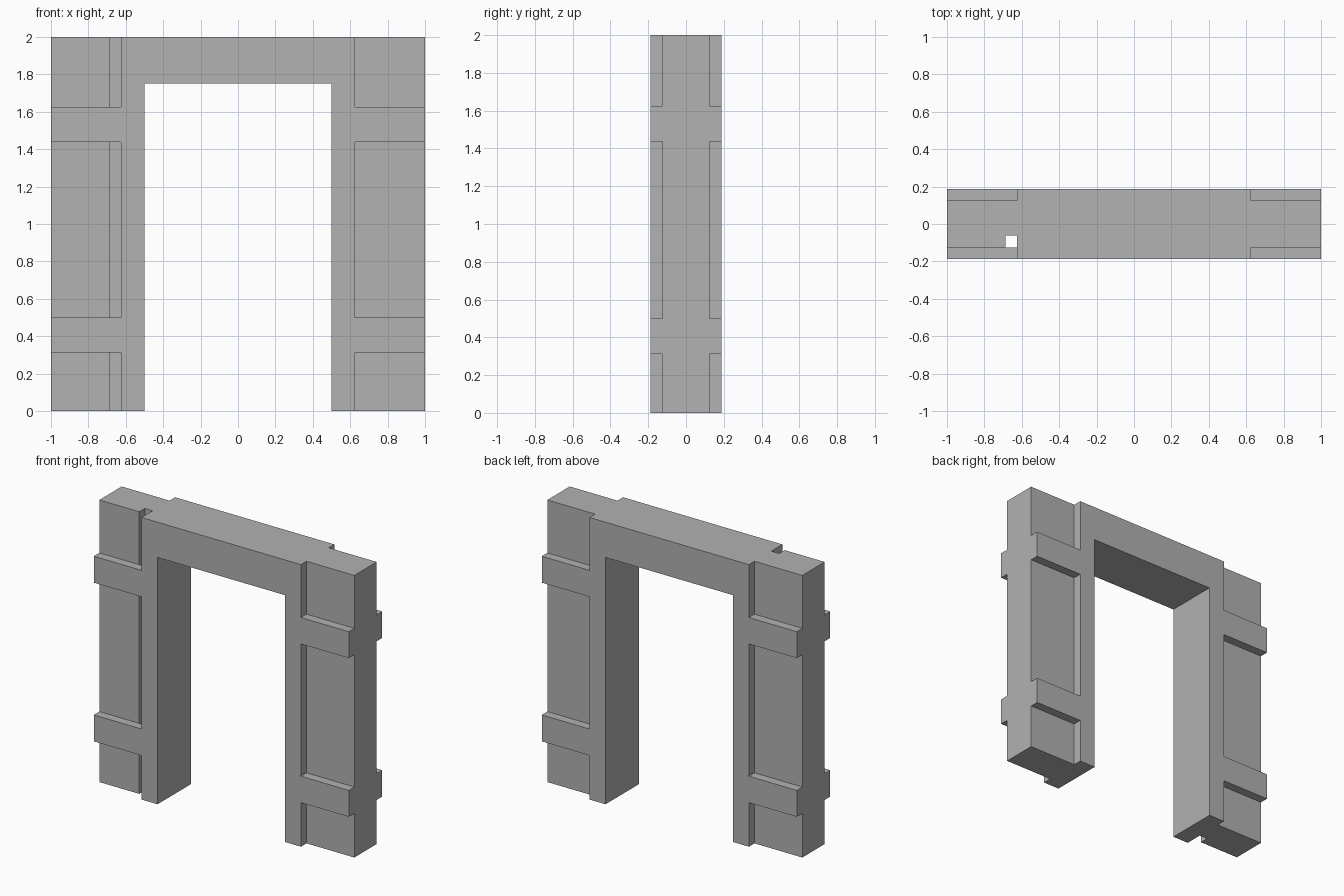
import bpy
import bmesh
from mathutils import Matrix, Vector

if "Cube" in bpy.data.objects:
    bpy.data.objects.remove(bpy.data.objects["Cube"])

stone = bpy.data.materials.new("grey_stone")
stone.diffuse_color = (0.445, 0.445, 0.445, 1)
stone.use_nodes = True
stone.node_tree.nodes["Principled BSDF"].inputs["Base Color"].default_value = stone.diffuse_color

HALF_DEPTH = 0.1875
PANEL_Y = 0.125      # depth of the recessed panels
PANEL_X = 0.625      # inner edge of the recessed panels


def make_object(name, bm):
    bmesh.ops.recalc_face_normals(bm, faces=bm.faces[:])
    mesh = bpy.data.meshes.new(name)
    bm.to_mesh(mesh)
    bm.free()
    mesh.materials.append(stone)
    obj = bpy.data.objects.new(name, mesh)
    bpy.context.collection.objects.link(obj)
    return obj


def add_box(bm, xs, ys, zs):
    lo, hi = (Vector(p) for p in zip(sorted(xs), sorted(ys), sorted(zs)))
    matrix = Matrix.Translation((lo + hi) / 2) @ Matrix.Diagonal((*(hi - lo), 1))
    bmesh.ops.create_cube(bm, size=1, matrix=matrix)


def cut(target, cutter):
    cutter.hide_render = True
    cutter.hide_viewport = True
    cutter.display_type = 'WIRE'
    mod = target.modifiers.new(cutter.name, 'BOOLEAN')
    mod.operation = 'DIFFERENCE'
    mod.solver = 'EXACT'
    mod.object = cutter


# Doorway arch: upside-down U profile pushed through the wall depth
profile = [(-1, 0), (-0.5, 0), (-0.5, 1.75), (0.5, 1.75),
           (0.5, 0), (1, 0), (1, 2), (-1, 2)]
bm = bmesh.new()
face = bm.faces.new([bm.verts.new((x, -HALF_DEPTH, z)) for x, z in profile])
pushed = bmesh.ops.extrude_face_region(bm, geom=[face])
bmesh.ops.translate(bm, vec=(0, 2 * HALF_DEPTH, 0),
                    verts=[v for v in pushed["geom"] if isinstance(v, bmesh.types.BMVert)])
arch = make_object("door_frame", bm)

# Recessed panels between the raised bands, both sides, front and back
bm = bmesh.new()
for sx in (-1, 1):
    for sy in (-1, 1):
        for zs in ((-0.1, 0.3125), (0.5, 1.4375), (1.625, 2.1)):
            add_box(bm, (sx * PANEL_X, sx * 1.1), (sy * PANEL_Y, sy * 0.3), zs)
cut(arch, make_object("panel_cutter", bm))

# Narrow vertical slot running the full height of the front left post
bm = bmesh.new()
add_box(bm, (-0.6875, -PANEL_X), (-PANEL_Y, -0.0625), (-0.1, 2.1))
cut(arch, make_object("slot_cutter", bm))
